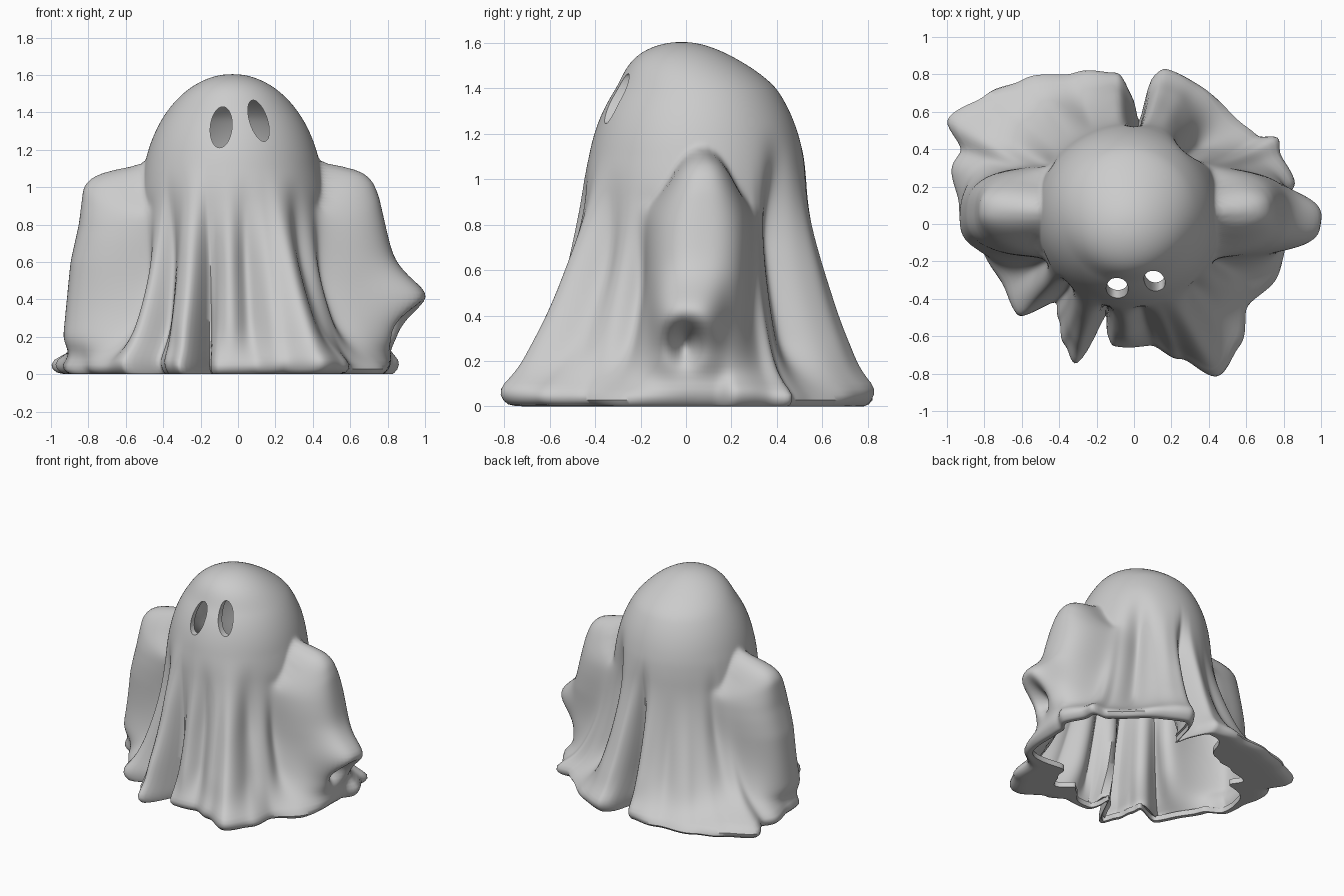
import bpy, bmesh
from math import sin, cos, pi, exp, radians, sqrt
from mathutils import Matrix

cube = bpy.data.objects.get("Cube")
if cube:
    bpy.data.objects.remove(cube)

HEIGHT, COLUMNS, ROWS, TUCK = 1.605, 360, 100, 8

# Hem outline on the floor: angle in degrees (0 = left side, 90 = back), radius
HEM = [(0, .82), (9, .83), (14, .9), (25, .88), (31, .92), (35, .83), (45, .81), (65, .83),
       (79, .85), (83, .8), (87, .53), (90, .68), (96, .82), (111, .89), (128, 1.0),
       (139, 1.07), (151, 1.16), (157, 1.01), (162, 1.03), (175, .95), (183, .94), (190, .83),
       (206, .79), (219, .8), (225, .6), (232, .66), (240, .75), (248, .83), (250, .75),
       (253, .48), (256, .62), (260, .68), (278, .67), (289, .77), (299, .94), (311, .88),
       (324, .77), (340, .84), (360, .82)]

# Draped arms: reach at each height, from floor to shoulder
LEFT_ARM = [(0, .82), (.3, .87), (.56, .86), (.75, .82), (.95, .78), (1.03, .75), (1.08, .7),
            (1.11, .62), (1.125, .4)]
RIGHT_ARM = [(0, .95), (.2, .93), (.6, .88), (.8, .83), (.93, .81), (1.0, .8), (1.05, .76),
             (1.09, .67), (1.11, .52), (1.125, .4)]

# Folds: angle, angular width, depth (negative = crease), height where it starts
FOLDS = [(244, 8, .05, 1.2), (256, 5, -.04, 1.0), (267, 5, .03, 1.1), (277, 5, -.04, 1.1),
         (288, 4, .02, 1.0), (298, 8, .04, 1.1), (313, 7, -.06, 1.1), (335, 7, -.08, 1.0),
         (227, 6, -.05, 1.1), (205, 7, -.08, 1.0), (49, 9, -.1, 1.25), (70, 6, .03, 1.1),
         (87, 5, -.06, 1.1), (79, 5, .03, 1.0), (97, 6, .03, 1.0), (112, 5, -.02, .9),
         (125, 7, .02, .9), (148, 6, -.06, 1.1)]


def smooth(a, b, v):
    t = min(max((v - a) / (b - a), 0), 1)
    return t * t * (3 - 2 * t)


def lookup(table, v, ease=False):
    for (a, ra), (b, rb) in zip(table, table[1:]):
        if v <= b:
            t = smooth(a, b, v) if ease else max(0, (v - a) / (b - a))
            return ra + (rb - ra) * t
    return table[-1][1]


def angle_gap(a, b):
    return abs((a - b + 180) % 360 - 180)


def bump(deg, centre, width, power=2):
    return exp(-(angle_gap(deg, centre) / width) ** power)


def cloth_radius(deg, z, hem):
    # Domed head running down into a bell-shaped skirt
    dome = max(z - .95, 0) / (HEIGHT - .95)
    r = .485 * sqrt(max(1 - dome * dome, 0))
    lip = .06 + .025 * sin(radians(deg * 5 + 40))
    above = max(z - lip, 0)
    puddle = .16 + .2 * bump(deg, 140, 25) + .12 * bump(deg, 35, 20)
    bell = max(1 - above / 1.1, 0) ** 2
    r += (hem - r) * ((1 - puddle) * bell + puddle * exp(-above / .06))
    for angle, width, depth, top in FOLDS:
        r += depth * bump(deg, angle, width) * smooth(top, top - .55, z) * smooth(0, .3, z)
    # Arms with rounded shoulders pushing the cloth out sideways
    for table, centre in ((LEFT_ARM, 3), (RIGHT_ARM, 177)):
        width = 14 + 7 * smooth(1.1, .8, z) - 4 * smooth(.8, .3, z)
        weight = bump(deg, centre, width, 3) * smooth(0, .2, z)
        arch = .0005 * min(angle_gap(deg, centre), 25) ** 2 * smooth(.7, 1, z)
        if z < 1.13:
            r += (max(lookup(table, z + arch), r) - r) * weight
    # Left elbow, with the hollow sleeve end below it
    r += .17 * bump(deg, 359, 10, 3) * exp(-((z - .4) / .13) ** 2)
    r -= .19 * bump(deg, 359, 4) * exp(-((z - .28) / .08) ** 2)
    # Rounded lip where the cloth meets the floor
    if z < lip:
        r -= .04 * (1 - sqrt(max(1 - ((lip - z) / lip) ** 2, 0)))
    return r


def build_sheet():
    bm = bmesh.new()
    hems = [lookup(HEM, i * 360 / COLUMNS, True) for i in range(COLUMNS)]
    rings = []
    for row in range(1, ROWS + TUCK + 1):
        u = min(row / ROWS, 1)
        z = HEIGHT * (1 - u ** 1.6)
        under = max(row - ROWS, 0) / TUCK
        # The head leans towards the back as it widens
        shift_x = -.03 * min(z / 1.1, 1)
        shift_y = .045 * min(z / 1.1, 1) - .065 * smooth(1.38, HEIGHT, z)
        ring = []
        for i, hem in enumerate(hems):
            deg = i * 360 / COLUMNS
            # Cloth lying flat underneath the widest lobes
            tuck = .04 + .33 * bump(deg, 137, 28, 4) + .28 * bump(deg, 305, 24, 4)
            r = cloth_radius(deg, z, hem) - under * tuck
            a = radians(deg)
            ring.append(bm.verts.new((r * cos(a) + shift_x, r * sin(a) + shift_y, z)))
        rings.append(ring)
    pole = bm.verts.new((-.03, -.02, HEIGHT))
    for i in range(COLUMNS):
        j = (i + 1) % COLUMNS
        bm.faces.new((pole, rings[0][i], rings[0][j]))
        for upper, lower in zip(rings, rings[1:]):
            bm.faces.new((upper[i], lower[i], lower[j], upper[j]))
    mesh = bpy.data.meshes.new("ghost_sheet")
    bm.to_mesh(mesh)
    bm.free()
    obj = bpy.data.objects.new("ghost_sheet", mesh)
    bpy.context.collection.objects.link(obj)
    return obj


def eye_cutter(name, x, z, half_width, half_height, tilt):
    bpy.ops.mesh.primitive_cylinder_add(vertices=40, radius=1, depth=.5)
    obj = bpy.context.object
    obj.name = name
    obj.data.transform(Matrix.Translation((x, -.38, z)) @ Matrix.Rotation(radians(tilt), 4, 'Y')
                       @ Matrix.Diagonal((half_width, 1, half_height, 1))
                       @ Matrix.Rotation(pi / 2, 4, 'X'))
    obj.hide_render = True
    return obj


sheet = build_sheet()
cutters = [eye_cutter("right_eye_cutter", -.09, 1.32, .058, .11, 6),
           eye_cutter("left_eye_cutter", .11, 1.355, .047, .115, -18)]

# Soften the drape, give the cloth thickness, then cut the eye holes
soften = sheet.modifiers.new("soften", 'SMOOTH')
soften.factor, soften.iterations = .5, 8
thick = sheet.modifiers.new("thickness", 'SOLIDIFY')
thick.thickness, thick.offset = .04, -1
for cutter in cutters:
    cut = sheet.modifiers.new(cutter.name, 'BOOLEAN')
    cut.operation, cut.solver, cut.object = 'DIFFERENCE', 'EXACT', cutter

bpy.ops.object.select_all(action='DESELECT')
sheet.select_set(True)
bpy.context.view_layer.objects.active = sheet
for name in [m.name for m in sheet.modifiers]:
    bpy.ops.object.modifier_apply(modifier=name)
for cutter in cutters:
    bpy.data.objects.remove(cutter)

# Press the hem flat against the floor
for v in sheet.data.vertices:
    v.co.z = max(v.co.z, 0)

cloth = bpy.data.materials.new("pale_grey_cloth")
cloth.use_nodes = True
cloth.diffuse_color = (.6, .6, .6, 1)
cloth.node_tree.nodes["Principled BSDF"].inputs["Base Color"].default_value = (.6, .6, .6, 1)
sheet.data.materials.clear()
sheet.data.materials.append(cloth)
bpy.ops.object.shade_smooth_by_angle(angle=radians(50))
